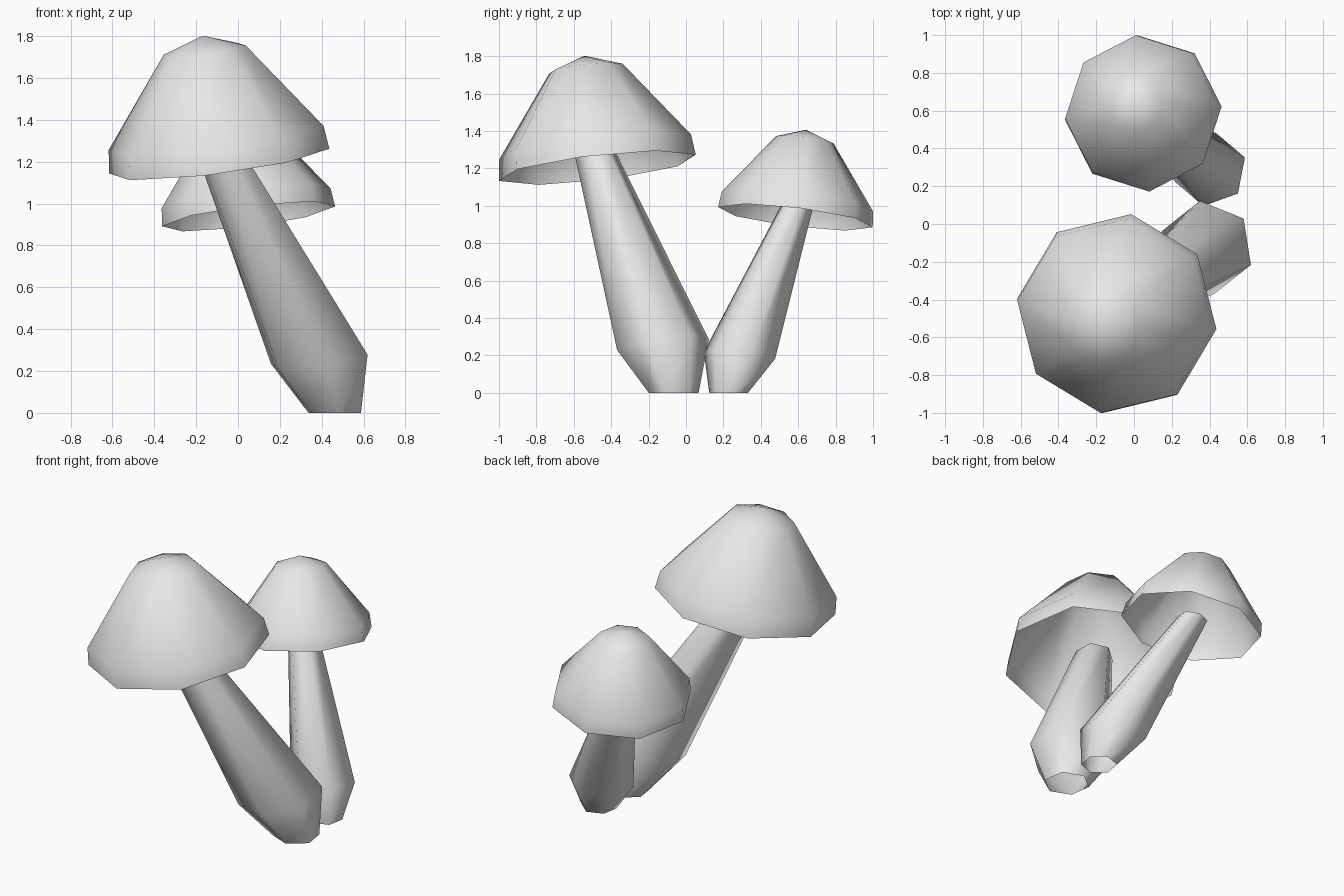
import bpy, bmesh
from math import cos, sin, radians
from mathutils import Vector

cube = bpy.data.objects.get("Cube")
if cube:
    bpy.data.objects.remove(cube)

grey = bpy.data.materials.new("pale grey")
grey.use_nodes = True
grey.diffuse_color = (0.8, 0.8, 0.8, 1)
grey.node_tree.nodes["Principled BSDF"].inputs["Base Color"].default_value = (0.8, 0.8, 0.8, 1)


def ring(bm, centre, radius, sides, phase, axis):
    """Regular polygon of vertices facing along axis (a single vertex if radius is 0)."""
    if radius == 0:
        return [bm.verts.new(centre)]
    turn = Vector((0, 0, 1)).rotation_difference(axis)
    angles = [radians(phase + 360 * i / sides) for i in range(sides)]
    return [bm.verts.new(Vector(centre) + turn @ Vector((radius * cos(a), radius * sin(a), 0)))
            for a in angles]


def loft(name, sections, sides, phase):
    """Join (centre, radius, axis) sections, bottom to top, into an open smooth shell."""
    bm = bmesh.new()
    rings = [ring(bm, c, r, sides, phase, ax) for c, r, ax in sections]
    for low, high in zip(rings, rings[1:]):
        for i in range(sides):
            j = (i + 1) % sides
            if len(high) == 1:
                bm.faces.new((low[i], low[j], high[0]))
            else:
                bm.faces.new((low[i], low[j], high[j], high[i]))
    mesh = bpy.data.meshes.new(name)
    bm.to_mesh(mesh)
    bm.free()
    mesh.materials.append(grey)
    obj = bpy.data.objects.new(name, mesh)
    bpy.context.collection.objects.link(obj)
    bpy.ops.object.select_all(action='DESELECT')
    obj.select_set(True)
    bpy.context.view_layer.objects.active = obj
    bpy.ops.object.shade_smooth_by_angle(angle=radians(65))


# Hollow cap profile: height along the axis and radius, from the rim to the tip
CAP = [(0, 0.536), (0.112, 0.523), (0.538, 0.2), (0.608, 0)]


def mushroom(label, size, cap_axis, rim, cap_phase, stem_axis, foot, knee, stem_phase):
    cap_axis = Vector(cap_axis).normalized()
    stem_axis = Vector(stem_axis).normalized()
    rim = Vector(rim)
    loft(label + "_cap", [(rim + cap_axis * h * size, r * size, cap_axis) for h, r in CAP],
         8, cap_phase)
    # The stem ends just inside the hollow cap
    neck = rim + cap_axis * 0.065 * size
    loft(label + "_stem", [(foot, 0.135 * size, Vector((0, 0, 1))),
                           (knee, 0.25 * size, stem_axis),
                           (neck, 0.112 * size, cap_axis)], 6, stem_phase)


mushroom("large", 1.0, (-0.13, -0.115, 1), (-0.09, -0.474, 1.203), 36.5,
         (-0.15, -0.14, 1), (0.462, -0.066, 0), (0.388, -0.123, 0.257), 38.5)
mushroom("small", 0.78, (-0.125, 0.122, 1), (0.05, 0.585, 0.939), 4.7,
         (-0.12, 0.12, 1), (0.46, 0.228, 0), (0.404, 0.286, 0.2), 19.5)
